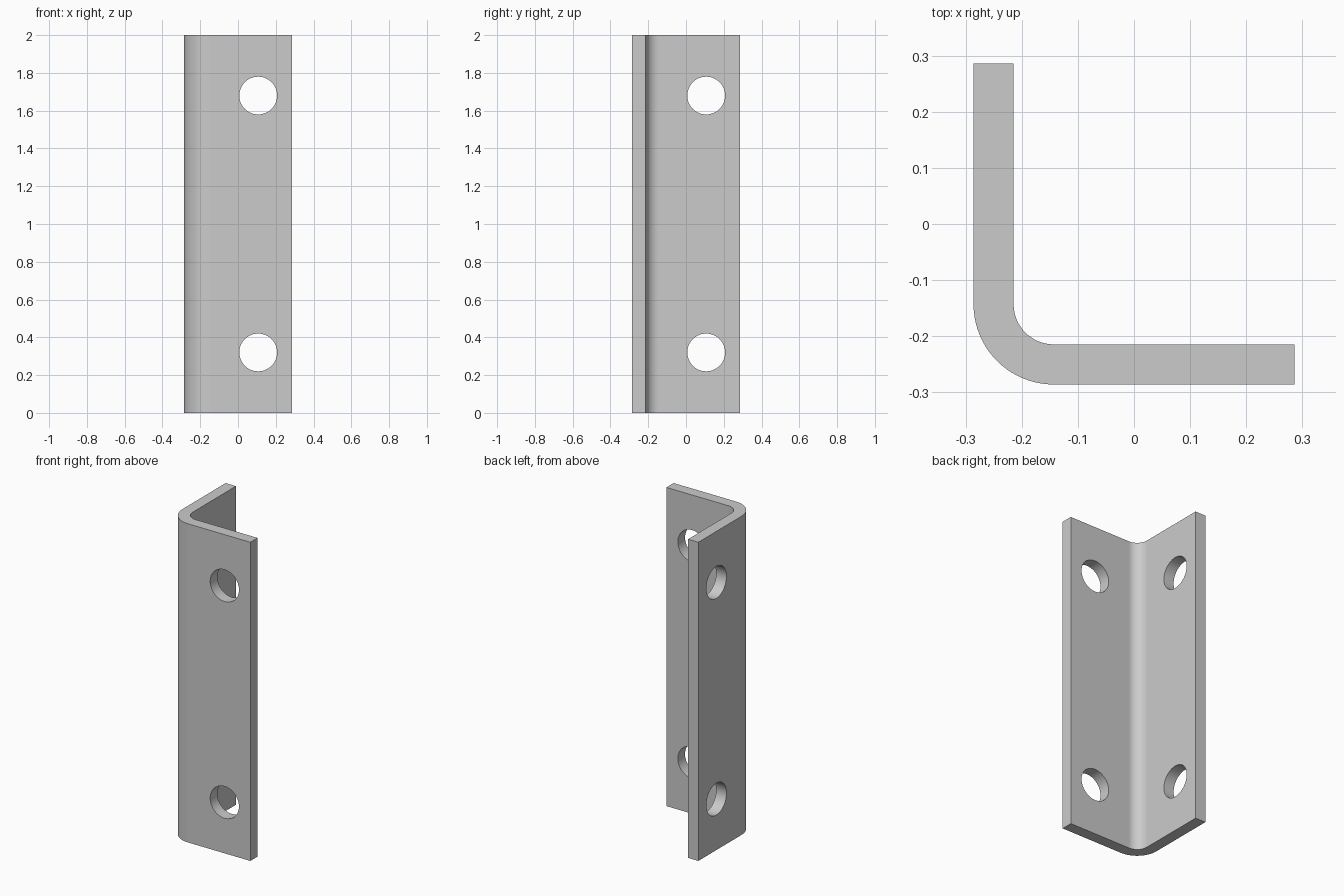
import bpy, bmesh, math
from mathutils import Matrix

if "Cube" in bpy.data.objects:
    bpy.data.objects.remove(bpy.data.objects["Cube"])

HALF, THICK, HEIGHT = 0.286, 0.0715, 2.0
OUTER_R = 2 * THICK
BEND_STEPS = 20
HOLE_R, HOLE_POS = 0.1, 0.107
HOLE_HEIGHTS = (0.32, 1.68)

steel = bpy.data.materials.new("grey_steel")
steel.use_nodes = True
grey = (0.6, 0.6, 0.6, 1)
steel.diffuse_color = grey
steel.node_tree.nodes["Principled BSDF"].inputs["Base Color"].default_value = grey


def new_object(name, bm):
    mesh = bpy.data.meshes.new(name)
    bm.to_mesh(mesh)
    bm.free()
    mesh.materials.append(steel)
    obj = bpy.data.objects.new(name, mesh)
    bpy.context.collection.objects.link(obj)
    return obj


def bend_arc(radius):
    """Quarter circle from the side flange round to the front flange."""
    centre = OUTER_R - HALF
    angles = [math.pi * (1 + i / BEND_STEPS / 2) for i in range(BEND_STEPS + 1)]
    return [(centre + radius * math.cos(a), centre + radius * math.sin(a)) for a in angles]


# Angle bracket: bent strip profile extruded upwards
inner = THICK - HALF
profile = [(-HALF, HALF)] + bend_arc(OUTER_R) + [(HALF, -HALF), (HALF, inner)]
profile += bend_arc(OUTER_R - THICK)[::-1] + [(inner, HALF)]
bm = bmesh.new()
base = bm.faces.new([bm.verts.new((x, y, 0)) for x, y in profile])
top = bmesh.ops.extrude_face_region(bm, geom=[base])["geom"]
bmesh.ops.translate(bm, vec=(0, 0, HEIGHT),
                    verts=[g for g in top if isinstance(g, bmesh.types.BMVert)])
bmesh.ops.recalc_face_normals(bm, faces=bm.faces)
bracket = new_object("angle_bracket", bm)

# Bolt holes: two through each flange
bm = bmesh.new()
mid = -HALF + THICK / 2
for z in HOLE_HEIGHTS:
    for place, axis in (((HOLE_POS, mid, z), "X"), ((mid, HOLE_POS, z), "Y")):
        bmesh.ops.create_cone(
            bm, cap_ends=True, segments=48, radius1=HOLE_R, radius2=HOLE_R, depth=THICK * 2,
            matrix=Matrix.Translation(place) @ Matrix.Rotation(math.pi / 2, 4, axis))
cutter = new_object("bolt_hole_cutter", bm)
cutter.hide_render = True

bpy.ops.object.select_all(action="DESELECT")
bpy.context.view_layer.objects.active = bracket
bracket.select_set(True)
cut = bracket.modifiers.new("bolt_holes", "BOOLEAN")
cut.operation, cut.solver, cut.object = "DIFFERENCE", "EXACT", cutter
bpy.ops.object.modifier_apply(modifier=cut.name)
bpy.data.objects.remove(cutter)

# Smooth bend and hole walls, crisp edges and flat flanges
bpy.ops.object.shade_smooth_by_angle(angle=math.radians(30))
weighted = bracket.modifiers.new("flat_flanges", "WEIGHTED_NORMAL")
weighted.keep_sharp = True
